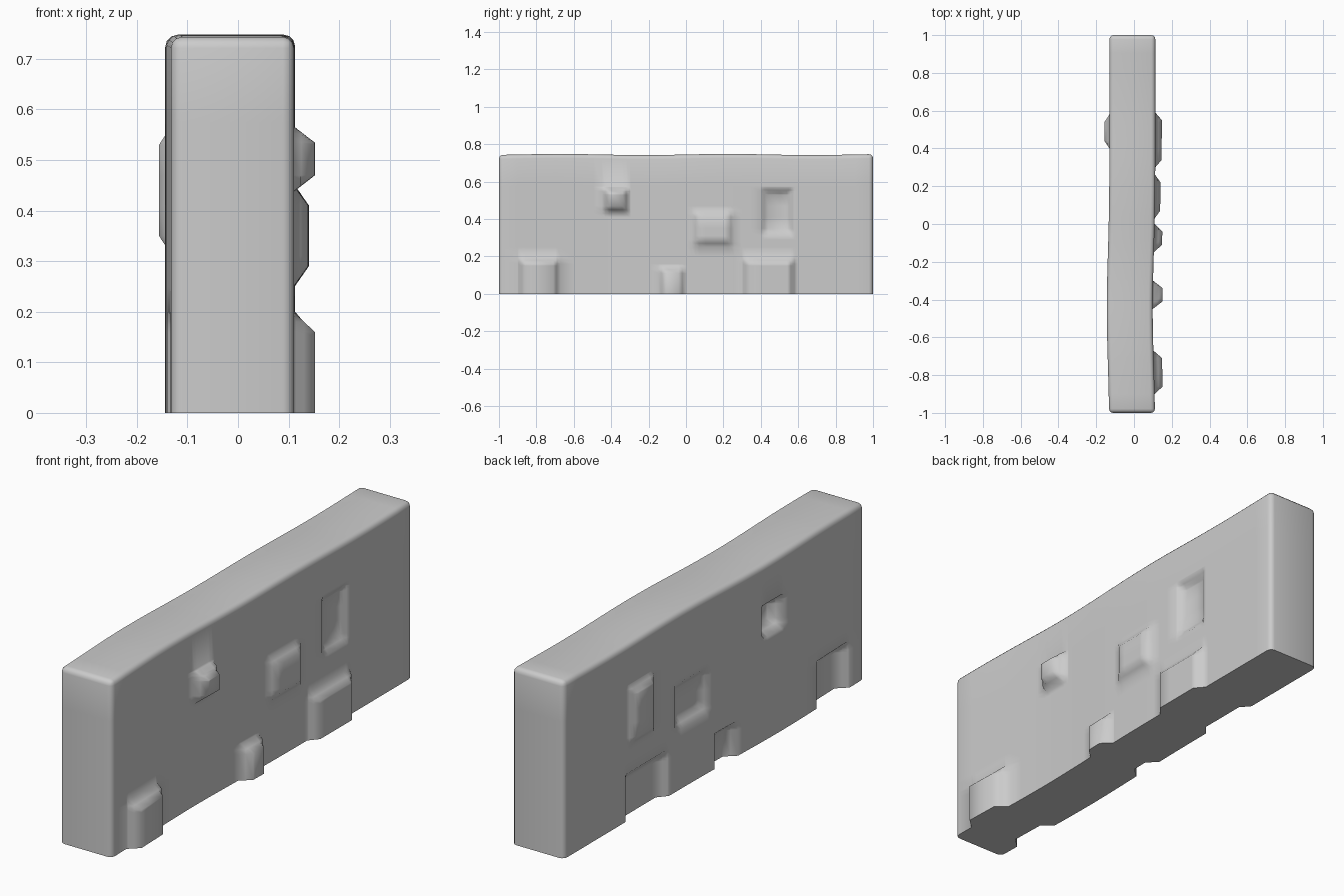
import bpy
import bmesh
import math
from mathutils import Vector

cube = bpy.data.objects.get("Cube")
if cube:
    bpy.data.objects.remove(cube, do_unlink=True)

LENGTH, HEIGHT = 2.0, 0.745
LEFT, RIGHT = -0.13, 0.113

# Stones pushed through the wall: y range, z range, sideways push
STONES = [
    (-0.45, -0.30, 0.43, 0.575, 0.052),
    (0.03, 0.26, 0.25, 0.45, 0.028),
    (0.40, 0.58, 0.31, 0.57, -0.026),
    (-0.90, -0.67, -0.1, 0.20, 0.044),
    (-0.15, 0.00, -0.1, 0.15, 0.042),
    (0.30, 0.59, -0.1, 0.20, 0.034),
]
RAMP = 0.04


def rise(v, lo, hi):
    """Trapezoid: 0 outside lo..hi, 1 on the plateau."""
    return max(0.0, min(1.0, (v - lo) / RAMP, (hi - v) / RAMP))


def push(y, z):
    bend = -0.014 * math.exp(-((y + 0.45) / 0.4) ** 2)
    return bend + sum(d * min(rise(y, y0, y1), rise(z, z0, z1))
                      for y0, y1, z0, z1, d in STONES)


# Wall block with rounded top and upright edges, sharp base
bm = bmesh.new()
bmesh.ops.create_cube(bm, size=1)
for v in bm.verts:
    v.co = Vector(((LEFT + RIGHT) / 2 + v.co.x * (RIGHT - LEFT),
                   v.co.y * LENGTH, (v.co.z + 0.5) * HEIGHT))
soft = [e for e in bm.edges if max(v.co.z for v in e.verts) > 0.1]
bmesh.ops.bevel(bm, geom=soft, offset=0.022, segments=3, profile=0.5,
                affect='EDGES')


def cut(axis, value):
    normal = Vector((0, 0, 0))
    normal[axis] = 1
    bmesh.ops.bisect_plane(bm, geom=bm.verts[:] + bm.edges[:] + bm.faces[:],
                           plane_co=normal * value, plane_no=normal)


# Slice the block along every stone border and plateau edge
for axis, size, first in ((1, LENGTH, 0), (2, HEIGHT, 2)):
    cuts = set()
    for s in STONES:
        lo, hi = s[first], s[first + 1]
        cuts.update((lo, lo + RAMP / 2, lo + RAMP,
                     hi - RAMP, hi - RAMP / 2, hi))
    low = -LENGTH / 2 if axis == 1 else 0
    for c in cuts:
        if low + 0.03 < c < low + size - 0.03:
            cut(axis, c)
for i in range(-9, 10):
    cut(1, i / 10 + 0.005)

# Shift both sides together, with a slightly uneven top
for v in bm.verts:
    y, z = v.co.y, v.co.z
    v.co.x += push(y, z)
    v.co.z += 0.003 * math.sin(7 * y) * (z / HEIGHT) ** 4

mesh = bpy.data.meshes.new("stone_wall")
bm.to_mesh(mesh)
bm.free()
wall = bpy.data.objects.new("stone_wall", mesh)
bpy.context.collection.objects.link(wall)

# Plain grey stone
grey = bpy.data.materials.new("grey_stone")
grey.use_nodes = True
colour = (0.6, 0.6, 0.6, 1)
grey.diffuse_color = colour
grey.node_tree.nodes["Principled BSDF"].inputs["Base Color"].default_value = colour
mesh.materials.append(grey)

bpy.ops.object.select_all(action='DESELECT')
wall.select_set(True)
bpy.context.view_layer.objects.active = wall
bpy.ops.object.shade_smooth_by_angle(angle=math.radians(65))
